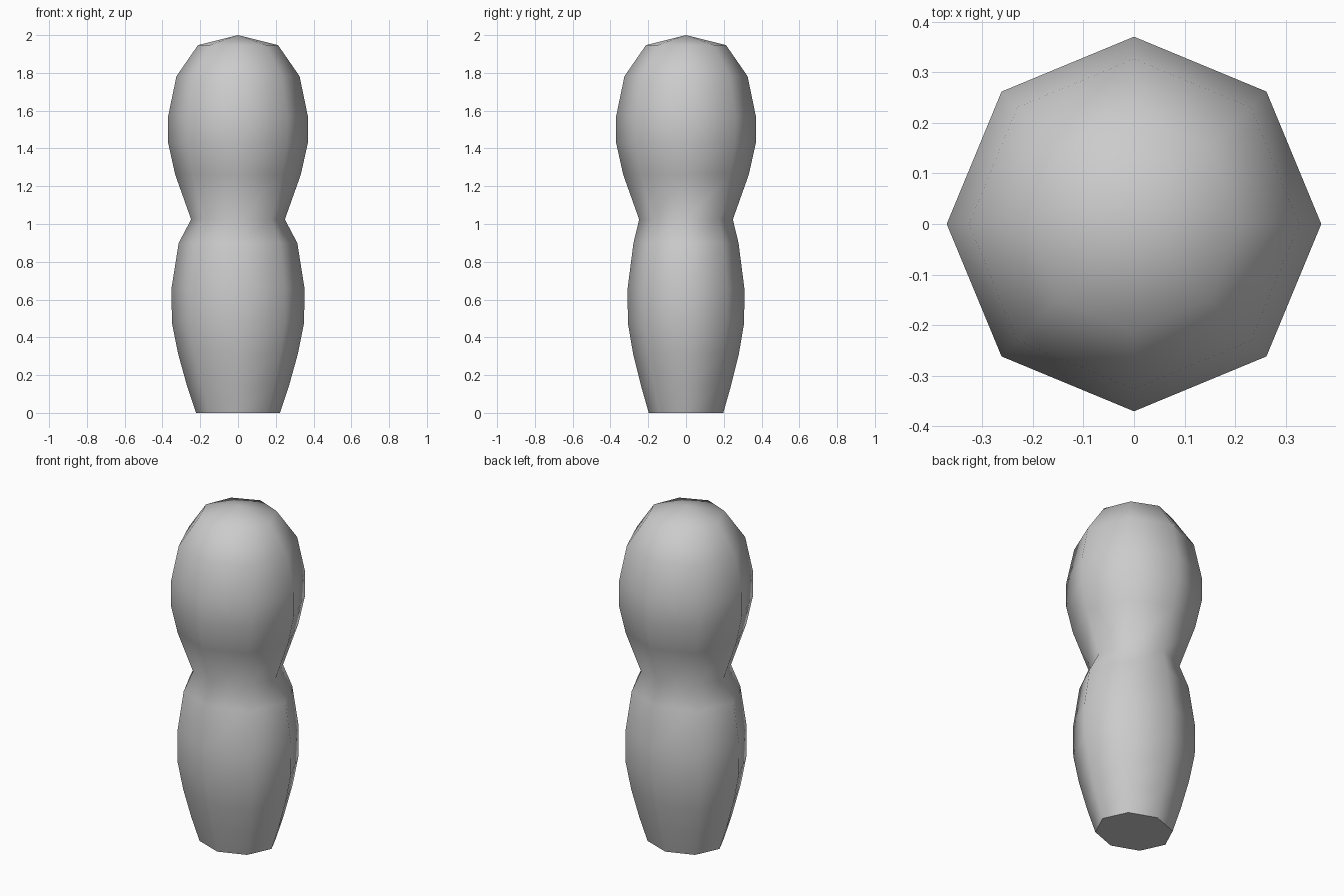
import bpy, bmesh, math

if "Cube" in bpy.data.objects:
    bpy.data.objects.remove(bpy.data.objects["Cube"])

SIDES = 8
# Rings from base to crown: z, half width in x, half depth in y
RINGS = [
    (0.0, 0.222, 0.197), (0.143, 0.27, 0.238), (0.313, 0.317, 0.28),
    (0.477, 0.35, 0.308), (0.66, 0.352, 0.309), (0.90, 0.314, 0.278),
    (1.024, 0.248, 0.248),
    (1.263, 0.333, 0.333), (1.43, 0.37, 0.37), (1.57, 0.37, 0.37),
    (1.782, 0.326, 0.326), (1.947, 0.212, 0.212),
]

bm = bmesh.new()
loops = []
for z, rx, ry in RINGS:
    loops.append([bm.verts.new((rx * math.cos(2 * math.pi * i / SIDES),
                                ry * math.sin(2 * math.pi * i / SIDES), z))
                  for i in range(SIDES)])

# Side walls of body and head
for a, b in zip(loops, loops[1:]):
    for i in range(SIDES):
        j = (i + 1) % SIDES
        bm.faces.new((a[i], a[j], b[j], b[i]))

# Pointed crown and flat base
tip = bm.verts.new((0, 0, 2.0))
for i in range(SIDES):
    bm.faces.new((loops[-1][i], loops[-1][(i + 1) % SIDES], tip))
bm.faces.new(loops[0][::-1])

mesh = bpy.data.meshes.new("figure_body")
bm.to_mesh(mesh)
bm.free()
figure = bpy.data.objects.new("figure_body", mesh)
bpy.context.collection.objects.link(figure)

# Smooth shading, sharp only at the base rim
bpy.context.view_layer.objects.active = figure
figure.select_set(True)
bpy.ops.object.shade_smooth_by_angle(angle=math.radians(62))
